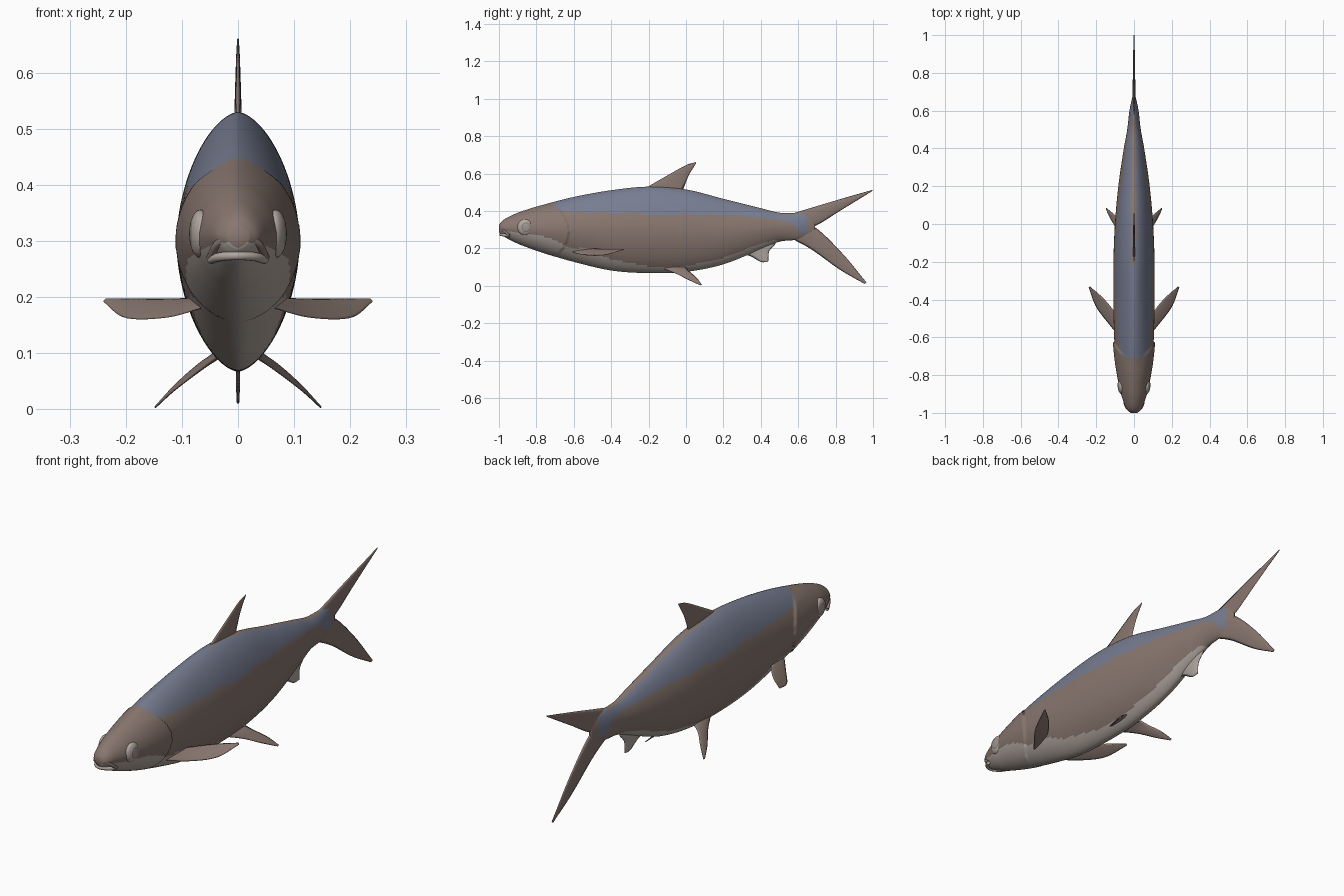
import bpy, bmesh, math
from mathutils import Vector

if "Cube" in bpy.data.objects:
    bpy.data.objects.remove(bpy.data.objects["Cube"])


def material(name, rgb):
    m = bpy.data.materials.new(name)
    m.diffuse_color = (*rgb, 1)
    m.use_nodes = True
    m.node_tree.nodes["Principled BSDF"].inputs["Base Color"].default_value = m.diffuse_color
    return m


BROWN = material("brown skin", (0.25, 0.185, 0.16))
BLUE = material("slate blue back", (0.185, 0.205, 0.285))
PALE = material("pale belly", (0.44, 0.385, 0.345))
GREY = material("grey pupil", (0.33, 0.31, 0.29))

# body stations: y, top z, bottom z, half width
ST = [(-1.0, .325, .288, .018), (-.985, .345, .272, .036), (-.95, .368, .25, .052),
      (-.88, .398, .217, .074), (-.75, .437, .172, .095), (-.6, .475, .128, .105),
      (-.4, .511, .082, .109), (-.2, .53, .068, .109), (0, .515, .075, .101),
      (.2, .465, .115, .083), (.4, .415, .195, .054), (.5, .391, .236, .036),
      (.6, .388, .247, .024), (.66, .38, .265, .012), (.69, .36, .275, .004)]


def hermite(p, i, t, x):
    """Smooth interpolation of p[i]..p[i+1] over parameters x."""
    def slope(k):
        a, b = max(k - 1, 0), min(k + 1, len(p) - 1)
        return (p[b] - p[a]) / (x[b] - x[a])
    h = x[i + 1] - x[i]
    return (p[i] * (2*t**3 - 3*t*t + 1) + p[i+1] * (3*t*t - 2*t**3)
            + slope(i) * (h * (t**3 - 2*t*t + t)) + slope(i+1) * (h * (t**3 - t*t)))


def sample(y):
    xs = [s[0] for s in ST]
    i = max(k for k in range(len(ST) - 1) if xs[k] <= y + 1e-9)
    t = (y - xs[i]) / (xs[i+1] - xs[i])
    return [hermite([s[c] for s in ST], i, t, xs) for c in (1, 2, 3)]


def gill_edge(z):
    return -.628 - .055 * ((z - .29) / .12) ** 2


def spow(v, e):
    return math.copysign(abs(v) ** e, v)


def surface(y, a, lift=0):
    """Point of the body skin; a = 0 at the side, pi/2 on the back."""
    top, bot, w = sample(y)
    x = w * spow(math.cos(a), 1.2)
    z = (top + bot) / 2 + (top - bot) / 2 * spow(math.sin(a), 1.1)
    e = gill_edge(z)
    if -.85 < y < e and .15 < z < .43:      # raised gill cover
        fade = min(1, (z - .15) / .03, (.43 - z) / .03)
        lift += .008 * (y + .85) / (e + .85) * fade
    return Vector((x + lift * math.cos(a), y, z + lift * .3 * math.sin(a)))


def line(pts, y):
    if y <= pts[0][0]:
        return pts[0][1]
    for (a, u), (b, v) in zip(pts, pts[1:]):
        if y <= b:
            return u + (v - u) * (y - a) / (b - a)
    return pts[-1][1]


BACK_LINE = [(-.7, .40), (-.5, .392), (0, .38), (.3, .375), (.5, .355), (.57, .33), (.61, .285), (.65, .275)]
BELLY_LINE = [(-1, .298), (-.93, .29), (-.85, .275), (-.75, .262), (-.68, .235), (-.63, .205), (-.52, .198),
              (-.4, .14), (-.2, .105), (0, .105), (.2, .15), (.4, .225), (.48, .246), (.52, .23)]


def skin_colour(c):
    start = max(-.72 + .3 * max(0, .43 - c.z), gill_edge(c.z)) if c.z < .43 else -.71
    if start < c.y < .65 and c.z > line(BACK_LINE, c.y):
        ridge = c.y > -.22 and abs(c.x) < .012 and c.z > sample(c.y)[0] - .02 and c.y < .58
        return 0 if ridge else 1
    return 2 if c.z < line(BELLY_LINE, c.y) else 0


def finish(bm, name, mats):
    bmesh.ops.recalc_face_normals(bm, faces=bm.faces)
    me = bpy.data.meshes.new(name)
    for f in bm.faces:
        f.smooth = True
    bm.to_mesh(me)
    bm.free()
    for m in mats:
        me.materials.append(m)
    ob = bpy.data.objects.new(name, me)
    bpy.context.collection.objects.link(ob)
    return ob


# body with head and gill covers
def build_body():
    bm = bmesh.new()
    n, m = 260, 96
    rings = []
    for i in range(n + 1):
        y = -1 + 1.69 * (i / n) ** 1.08
        rings.append([bm.verts.new(surface(min(y, .69), 2 * math.pi * j / m)) for j in range(m)])
    for r, s in zip(rings, rings[1:]):
        for j in range(m):
            k = (j + 1) % m
            bm.faces.new((r[j], r[k], s[k], s[j]))
    bm.faces.new(rings[0])
    bm.faces.new(rings[-1])
    for f in bm.faces:
        f.material_index = skin_colour(f.calc_center_median())
    finish(bm, "body", [BROWN, BLUE, PALE])


def edge_point(pts, u):
    u *= len(pts) - 1
    i = min(int(u), len(pts) - 2)
    return hermite([Vector(p) for p in pts], i, u - i, list(range(len(pts))))


# fins: lens-shaped sheets between a leading and a trailing edge
def fin(name, lead, trail, thick, mat, side=1, n=20, m=10):
    def point(u, v):
        p = edge_point(lead, u).lerp(edge_point(trail, u), v)
        return Vector((p.x * side, p.y, p.z))
    bm = bmesh.new()
    for s in (1, -1):
        rows = []
        for i in range(n + 1):
            u = i / n
            row = []
            for j in range(m + 1):
                v = j / m
                uc = min(max(u, .02), .97)
                du = point(uc + .01, v) - point(uc - .01, v)
                dv = point(uc, 1) - point(uc, 0)
                nrm = du.cross(dv).normalized()
                h = thick * (1 - .75 * u) * math.sin(math.pi * v) ** .6 if 0 < j < m else 0
                row.append(bm.verts.new(point(u, v) + nrm * h * s))
            rows.append(row)
        for r, q in zip(rows, rows[1:]):
            for j in range(m):
                bm.faces.new((r[j], r[j+1], q[j+1], q[j]))
    bmesh.ops.remove_doubles(bm, verts=bm.verts, dist=1e-5)
    finish(bm, name, [mat])


def flat(pts):
    return [(0, y, z) for y, z in pts]


build_body()
fin("dorsal_fin", flat([(-.23, .515), (-.1, .59), (0, .645), (.055, .662)]),
    flat([(-.02, .50), (0, .555), (.02, .6), (.052, .652)]), .007, BROWN)
fin("upper_tail_lobe", flat([(.53, .375), (.64, .408), (.82, .462), (1.0, .514)]),
    flat([(.55, .29), (.68, .315), (.83, .405), (.995, .506)]), .011, BROWN)
fin("lower_tail_lobe", flat([(.55, .26), (.67, .195), (.82, .088), (.955, .01)]),
    flat([(.57, .34), (.682, .318), (.83, .18), (.965, .018)]), .011, BROWN)
fin("anal_fin", flat([(.3, .17), (.345, .158), (.4, .128), (.435, .128)]),
    flat([(.48, .245), (.475, .22), (.445, .185), (.44, .132)]), .012, PALE)

for side, tag in ((1, "right"), (-1, "left")):
    fin("pectoral_fin_" + tag,
        [(.06, -.62, .182), (.125, -.54, .164), (.2, -.44, .163), (.24, -.335, .192)],
        [(.06, -.53, .2), (.11, -.455, .198), (.165, -.39, .198), (.234, -.33, .198)],
        .006, BROWN, side)
    fin("pelvic_fin_" + tag,
        [(.03, -.14, .098), (.07, -.06, .068), (.115, .01, .033), (.148, .075, .003)],
        [(.04, .0, .098), (.07, .015, .08), (.11, .055, .045), (.146, .085, .006)],
        .007, BROWN, side)

    # eye: flattened ball with pale rim, brown iris ring and grey pupil
    bm = bmesh.new()
    bmesh.ops.create_uvsphere(bm, u_segments=32, v_segments=24, radius=1)
    for v in bm.verts:
        x, y, z = v.co
        v.co = (side * (.067 + .02 * z), -.86 + .041 * x + .006 * z, .313 + .043 * y)
    for f in bm.faces:
        c = f.calc_center_median()
        r = math.hypot(c.y + .854, c.z - .313)
        f.material_index = 2 if r < .02 else (1 if r < .026 else 0)
    finish(bm, "eye_" + tag, [PALE, BROWN, GREY])


# lips: tubes following an arch around the snout
def lip(name, pts, radius, mat):
    cu = bpy.data.curves.new(name, 'CURVE')
    cu.dimensions = '3D'
    cu.bevel_depth = radius
    cu.bevel_resolution = 3
    cu.use_fill_caps = True
    sp = cu.splines.new('POLY')
    sp.points.add(24)
    for i, p in enumerate(sp.points):
        p.co = (*edge_point(pts, i / 24), 1)
    ob = bpy.data.objects.new(name, cu)
    cu.materials.append(mat)
    bpy.context.collection.objects.link(ob)


lip("upper_lip", [(-.05, -.945, .27), (-.034, -.978, .297), (0, -.992, .308), (.034, -.978, .297), (.05, -.945, .27)],
    .007, BROWN)
lip("lower_lip", [(-.048, -.945, .267), (-.03, -.975, .272), (0, -.99, .274), (.03, -.975, .272), (.048, -.945, .267)],
    .008, PALE)
